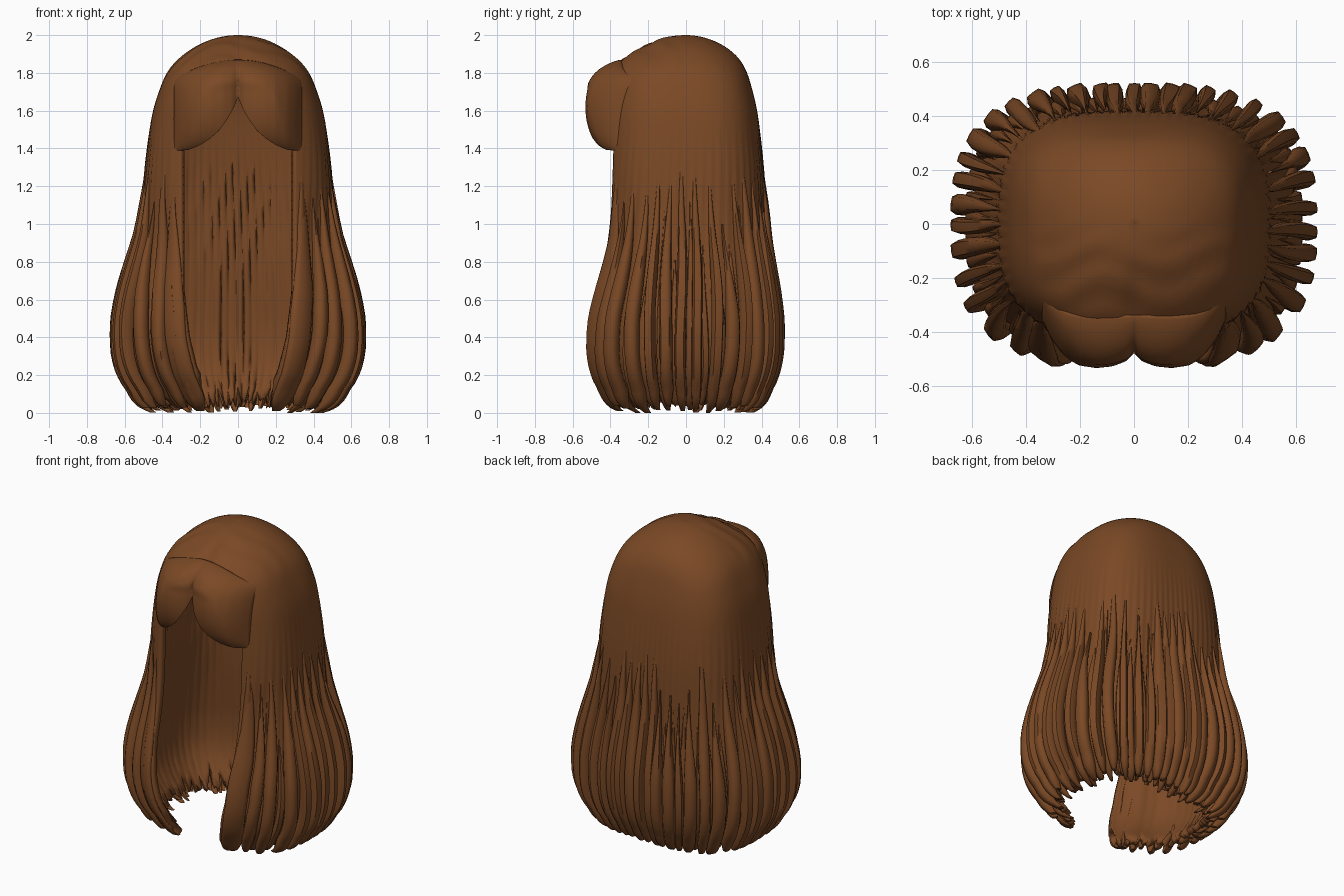
import bpy, bmesh, math, random
from mathutils import Vector

if "Cube" in bpy.data.objects:
    bpy.data.objects.remove(bpy.data.objects["Cube"])

random.seed(4)
brown = bpy.data.materials.new("chestnut_brown")
brown.diffuse_color = (0.195, 0.066, 0.0185, 1)
brown.use_nodes = True
brown.node_tree.nodes["Principled BSDF"].inputs["Base Color"].default_value = brown.diffuse_color

# Silhouette of the hair: z, half width, front depth, back depth
PROFILE = [(0, .46, .35, .36), (.03, .53, .41, .41), (.1, .605, .47, .465), (.2, .66, .515, .505),
           (.4, .688, .54, .528), (.6, .665, .505, .512), (.8, .605, .45, .475), (1, .535, .428, .445),
           (1.2, .502, .425, .418), (1.4, .482, .425, .402), (1.6, .452, .42, .378), (1.8, .38, .405, .325),
           (1.85, .34, .37, .3), (1.9, .285, .3, .26), (1.96, .185, .19, .17), (1.99, .095, .1, .085), (2, 0, 0, 0)]
OPENING = [(0, .14), (.2, .215), (.4, .265), (.65, .295), (1.5, .3), (1.65, .22), (1.8, 0), (2, 0)]
EDGE = .65


def lerp(table, x, col=1):
    x = min(max(x, table[0][0]), table[-1][0])
    for p, q in zip(table, table[1:]):
        if x <= q[0]:
            return p[col] + (q[col] - p[col]) * (x - p[0]) / (q[0] - p[0])
    return table[-1][col]


def step(a, b, v):
    k = min(max((v - a) / (b - a), 0), 1)
    return k * k * (3 - 2 * k)


# The profile is read along q = sqrt(2 - z), which keeps the crown round
Q_PROFILE = [(math.sqrt(2 - p[0]),) + p[1:] for p in reversed(PROFILE)]


def size(z, col):
    q = math.sqrt(max(2 - z, 0))
    h = .045 * step(0, .2, q) * step(0, .15, z)
    return sum(lerp(Q_PROFILE, q + o * h, col) for o in (-1, -.5, 0, .5, 1)) / 5


def power(z):
    return 2.1 + .8 * step(1.97, 1.7, z)


def front_y(x, z):
    n = power(z)
    return -size(z, 2) * max(1 - min(abs(x) / max(size(z, 1), .001), 1) ** n, 0) ** (1 / n)


def edge_angle(z):
    w = lerp(OPENING, z)
    return math.atan2(w, -front_y(w, z)) if w > 0 else 0


def surface(f, z, inset=0.0):
    """Point on the hair at fraction f around (front edge to front edge) and height z."""
    g = min(f, 1 - f)
    t = EDGE + g * 2 * (math.pi - EDGE) + (edge_angle(z) - EDGE) * max(0, 1 - g / .13)
    t = t if f <= .5 else 2 * math.pi - t
    s, c = math.sin(t), math.cos(t)
    a, b, n = max(size(z, 1), .0005), max(size(z, 2 if c > 0 else 3), .0005), power(z)
    r = max((abs(s / a) ** n + abs(c / b) ** n) ** (-1 / n) - inset, .0002)
    return Vector((r * s, -r * c, z)), Vector((s, -c, 0)), Vector((c, s, 0))


def grid_faces(bm, rows, closed=False):
    for r0, r1 in zip(rows, rows[1:]):
        n = len(r0)
        for i in range(n if closed else n - 1):
            j = (i + 1) % n
            bm.faces.new((r0[i], r0[j], r1[j], r1[i]))


def finish(bm, name, thickness=0.0, mirror=False, angle=50):
    bmesh.ops.remove_doubles(bm, verts=bm.verts, dist=.0008)
    bmesh.ops.recalc_face_normals(bm, faces=bm.faces)
    me = bpy.data.meshes.new(name)
    bm.to_mesh(me)
    bm.free()
    ob = bpy.data.objects.new(name, me)
    bpy.context.collection.objects.link(ob)
    me.materials.append(brown)
    if thickness:
        m = ob.modifiers.new("thickness", 'SOLIDIFY')
        m.thickness, m.offset = thickness, -1
    if mirror:
        ob.modifiers.new("mirror", 'MIRROR')
    bpy.context.view_layer.objects.active = ob
    ob.select_set(True)
    bpy.ops.object.shade_smooth_by_angle(angle=math.radians(angle))
    ob.select_set(False)
    return ob


# Main shell: crown, side panels and back, with a ragged curled-in hem
COLS, ROWS = 180, 52
bm = bmesh.new()
hem = [random.uniform(.02, .07) + (.08 if i % 5 == 0 else 0) for i in range(COLS + 1)]
rows = []
for k in range(ROWS + 1):
    u = k / ROWS
    row = []
    for i in range(COLS + 1):
        f = i / COLS
        z = .02 + 1.98 * math.sin(u * math.pi / 2) + (hem[i] - .02) * max(0, 1 - u * 6)
        rim = step(0, .05, f) * step(1, .95, f)
        sink = .085 * step(1.3, .5, z) * rim
        ripple = .003 * math.sin(i * 1.9 + 2 * math.sin(z * 3)) * step(1.6, 1.2, z) * rim
        p, _, _ = surface(f, z, sink + ripple)
        # shallow parting on the front of the crown, and faint lumps
        if z > 1.7:
            p.z -= .012 * math.exp(-(p.x / .04) ** 2) * step(-.12, -.3, p.y)
            p.z += .004 * math.sin(p.y * 45 + 2 * math.sin(p.x * 14)) * step(.05, -.15, p.y) * step(1.75, 1.85, z) * step(2, 1.97, z)
        row.append(bm.verts.new(p))
    rows.append(row)
grid_faces(bm, rows)
finish(bm, "hair_shell", .04)


# Loose locks: flattened tapering tubes that follow the silhouette
def lock(bm, f, top, tip, width, depth, inset):
    rings, n, steps = [], 10, 28
    phase, sway = random.uniform(0, 6), random.uniform(.0006, .002)
    for k in range(steps + 1):
        u = k / steps
        z = top + (tip - top) * math.sin(u * math.pi / 2)
        taper = .12 + .88 * step(0, .4, u) * (1 - .75 * step(.72, 1, u))
        hd = depth * (.25 + .75 * taper) * (.3 + .7 * step(1.3, .75, z)) * .5
        hw = width * taper * .5
        lift = .007 * step(.9, 1.1, z)
        p, out, side = surface(f + sway * math.sin(phase + z * 7), z,
                               inset * step(1.2, .6, z) + hd + .016 * step(.2, 0, u) - lift)
        ring = []
        for j in range(n):
            a = 2 * math.pi * (j + .5) / n
            ca, sa = math.cos(a), math.sin(a)
            sq = (ca ** 4 + sa ** 4) ** -.25
            ring.append(bm.verts.new(p + side * (hw * ca * sq) + out * (hd * sa * sq)))
        rings.append(ring)
    grid_faces(bm, rings, True)
    bm.faces.new(rings[0])
    bm.faces.new(rings[-1])


def lock_layer(name, count, shift, width, depth, inset, tops):
    bm = bmesh.new()
    for i in range(count):
        f = .02 + .96 * (i + shift) / (count - 1)
        if f > .985:
            continue
        lock(bm, f + random.uniform(-.004, .004), random.uniform(*tops), random.uniform(0, .045),
             width * random.uniform(.75, 1.25), depth * random.uniform(.85, 1.15), inset)
    return finish(bm, name, angle=60)


lock_layer("outer_locks", 37, 0, .064, .075, 0, (.95, 1.6))
lock_layer("inner_locks", 37, .5, .05, .05, .055, (.85, 1.2))

# Broad smooth locks framing the face opening
bm = bmesh.new()
for f in (.02, .98):
    lock(bm, f, 1.3, .01, .13, .05, 0)
finish(bm, "face_framing_locks", angle=60)

# Fringe: two puffed lobes meeting at a centre parting, blending into the crown
FRINGE_HEM = [(0, 1.67), (.025, 1.61), (.06, 1.55), (.1, 1.495), (.15, 1.45), (.2, 1.418), (.26, 1.393), (.36, 1.385)]
BULGE = [(0, .08), (.03, .108), (.08, .127), (.14, .133), (.2, .124), (.26, .095), (.31, .055), (.345, 0)]
bm = bmesh.new()
rows = []
for k in range(29):
    u = k / 28
    row = []
    for i in range(25):
        x = .345 * i / 24
        z0 = lerp(FRINGE_HEM, x)
        z1 = 1.87 - .9 * x * x
        z = z0 + (z1 - z0) * (1 - math.cos(u * math.pi)) / 2
        base = max(front_y(x, z), -.4 - .02 * step(1.7, 1.8, z))
        # lobe swells from the hem, is fullest in the middle, and fades into the crown
        mid = (z - 1.385) / (z1 - 1.385)
        swell = math.sqrt(max(0, 1 - (2 * mid - 1) ** 2))
        y = base - lerp(BULGE, x) * swell + .008 * step(.26, .345, x) + .006 * step(.9, 1, u)
        row.append(bm.verts.new((x, y, z)))
    rows.append(row)
grid_faces(bm, rows)
finish(bm, "fringe", .04, mirror=True)
